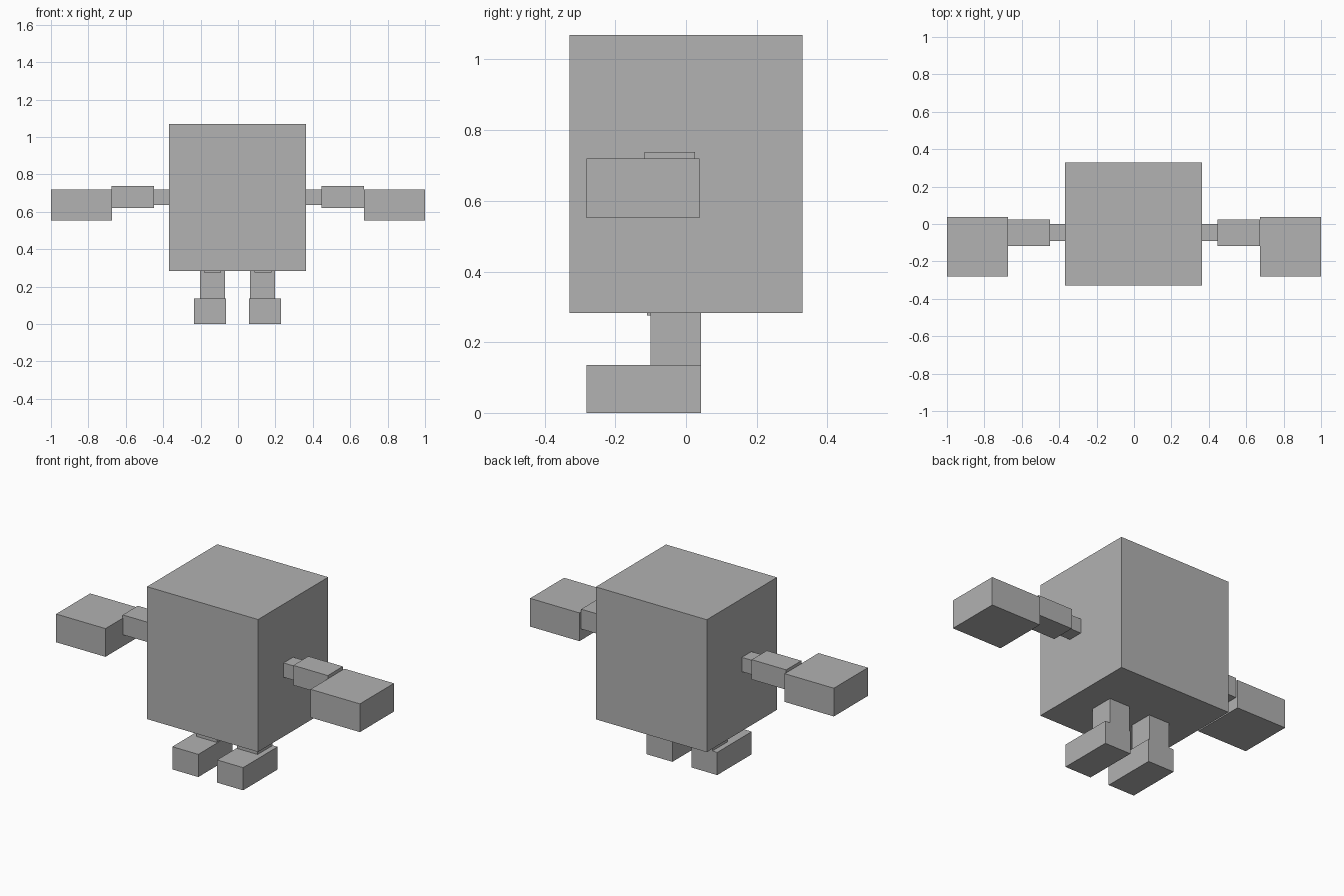
import bpy

# Remove the default cube
cube = bpy.data.objects.get("Cube")
if cube:
    bpy.data.objects.remove(cube, do_unlink=True)

# One flat grey for everything
GREY = (0.445, 0.445, 0.445, 1.0)
grey = bpy.data.materials.new("grey")
grey.use_nodes = True
grey.diffuse_color = GREY
grey.node_tree.nodes["Principled BSDF"].inputs["Base Color"].default_value = GREY


def box(name, x, y, z):
    """Box from (min, max) ranges on each axis."""
    bpy.ops.mesh.primitive_cube_add(size=1, location=[sum(r) / 2 for r in (x, y, z)])
    obj = bpy.context.object
    obj.name = name
    obj.scale = [r[1] - r[0] for r in (x, y, z)]
    bpy.ops.object.transform_apply(location=False, rotation=False, scale=True)
    obj.data.materials.append(grey)
    return obj


# Large block body
box("body", (-0.368, 0.363), (-0.33, 0.33), (0.282, 1.07))

# Limb parts: name, inner x, outer x, y range, z range
LIMBS = [
    ("upper_arm", 0.35, 0.45, (-0.09, 0.0), (0.635, 0.72)),
    ("forearm", 0.448, 0.675, (-0.117, 0.025), (0.62, 0.738)),
    ("hand", 0.675, 1.0, (-0.282, 0.038), (0.552, 0.72)),
    ("hip", 0.09, 0.18, (-0.11, -0.02), (0.276, 0.30)),
    ("leg", 0.067, 0.201, (-0.10, 0.042), (0.135, 0.29)),
    ("foot", 0.062, 0.233, (-0.282, 0.042), (0.0, 0.135)),
]

# Limbs mirrored about the body's centre line, hands spanning the full width
CENTRE = -0.002
for side, sign in (("left", 1), ("right", -1)):
    for name, inner, outer, y, z in LIMBS:
        shift = 0 if name == "hand" else CENTRE
        x = sorted((sign * inner + shift, sign * outer + shift))
        box(f"{side}_{name}", x, y, z)
